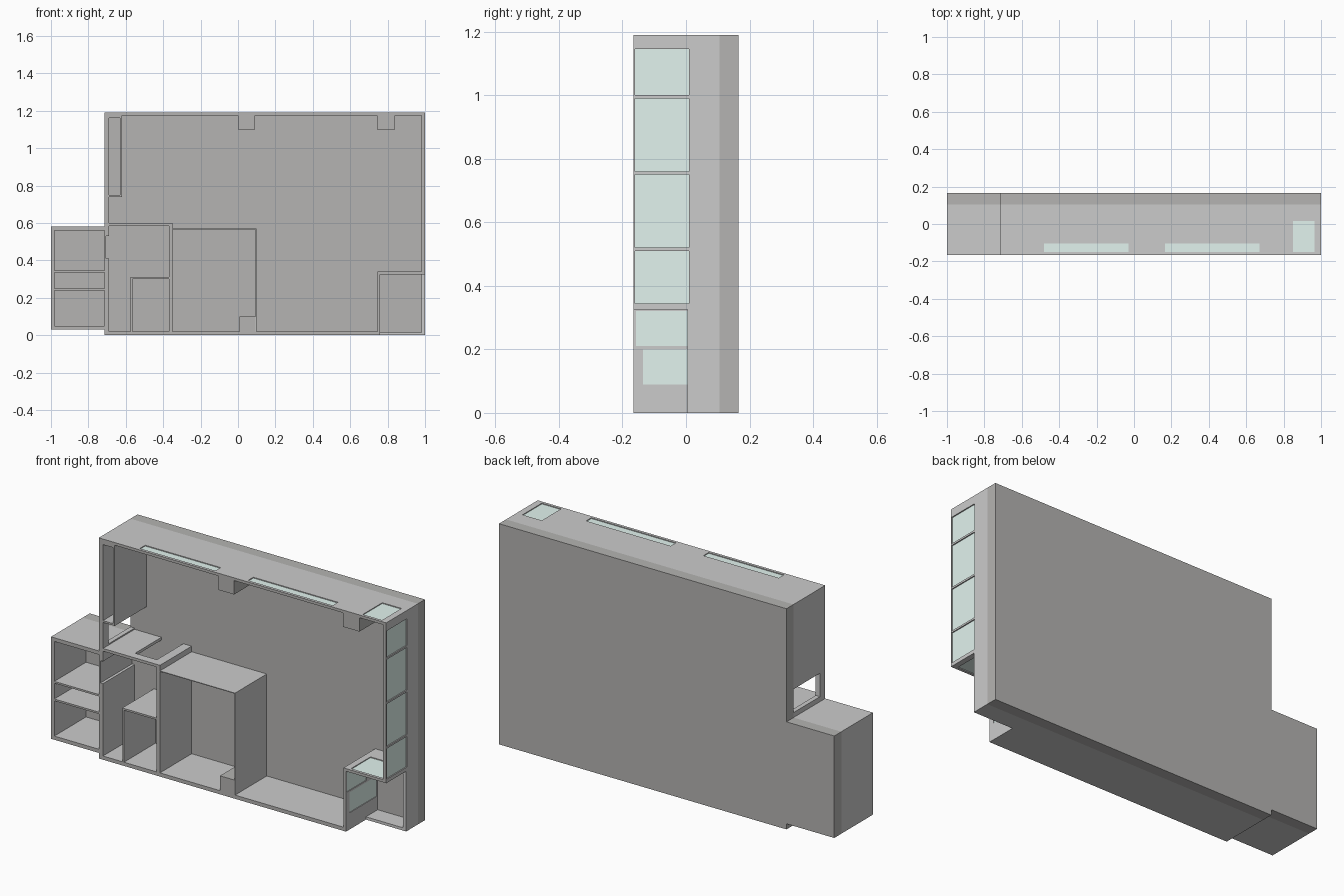
import bpy, bmesh

if "Cube" in bpy.data.objects:
    bpy.data.objects.remove(bpy.data.objects["Cube"])

FRONT, FLOOR, BACK = -0.165, 0.105, 0.165


def material(name, rgb):
    m = bpy.data.materials.new(name)
    m.diffuse_color = (*rgb, 1)
    m.use_nodes = True
    m.node_tree.nodes["Principled BSDF"].inputs["Base Color"].default_value = m.diffuse_color
    return m


PLAIN = material("plain", (0.8, 0.8, 0.8))
GREY = material("warm_grey", (0.46, 0.455, 0.445))
GLASS = material("pale_glass", (0.76, 0.9, 0.86))


def plan(name, rects, y0, y1, mats=(), cap=0):
    """Union of (x0, x1, z0, z1) rectangles in plan, extruded from y0 to y1."""
    xs = sorted({v for r in rects for v in r[:2]})
    zs = sorted({v for r in rects for v in r[2:]})

    def solid(i, j):
        if not (0 <= i < len(xs) - 1 and 0 <= j < len(zs) - 1):
            return False
        x, z = (xs[i] + xs[i + 1]) / 2, (zs[j] + zs[j + 1]) / 2
        return any(r[0] < x < r[1] and r[2] < z < r[3] for r in rects)

    bm = bmesh.new()
    cache = {}

    def v(i, j, y):
        if (i, j, y) not in cache:
            cache[i, j, y] = bm.verts.new((xs[i], y, zs[j]))
        return cache[i, j, y]

    for i in range(len(xs) - 1):
        for j in range(len(zs) - 1):
            if not solid(i, j):
                continue
            loop = [(i, j), (i + 1, j), (i + 1, j + 1), (i, j + 1)]
            bm.faces.new([v(*p, y0) for p in loop]).material_index = cap
            bm.faces.new([v(*p, y1) for p in reversed(loop)])
            steps = [(0, -1), (1, 0), (0, 1), (-1, 0)]
            for k, (di, dj) in enumerate(steps):
                if not solid(i + di, j + dj):
                    a, b = loop[k], loop[(k + 1) % 4]
                    bm.faces.new([v(*b, y0), v(*a, y0), v(*a, y1), v(*b, y1)])
    return finish(name, bm, mats)


def boxes(name, items, mats=()):
    """Several (x0, x1, y0, y1, z0, z1) boxes in one object."""
    bm = bmesh.new()
    for x0, x1, y0, y1, z0, z1 in items:
        vs = bmesh.ops.create_cube(bm, size=1)["verts"]
        for p in vs:
            p.co = (x1 if p.co.x > 0 else x0, y1 if p.co.y > 0 else y0,
                    z1 if p.co.z > 0 else z0)
    return finish(name, bm, mats)


def finish(name, bm, mats):
    bmesh.ops.recalc_face_normals(bm, faces=bm.faces[:])
    me = bpy.data.meshes.new(name)
    bm.to_mesh(me)
    bm.free()
    for m in mats:
        me.materials.append(m)
    ob = bpy.data.objects.new(name, me)
    bpy.context.collection.objects.link(ob)
    return ob


# Base slab with the side annex
plan("floor_slab", [(-0.715, 1, 0, 1.19), (-1, -0.715, 0.03, 0.58)],
     FLOOR, BACK, [GREY])

# All full-height walls
walls = plan("walls", [
    (-0.715, -0.69, 0, 1.19), (-0.715, 0.76, 0, 0.02), (-0.715, 1, 1.175, 1.19),
    (0.98, 1, 0.325, 1.19),
    # setback around the terrace
    (0.745, 0.76, 0, 0.34), (0.745, 1, 0.325, 0.34),
    # washroom and its inner cubicle
    (-0.715, -0.35, 0.585, 0.6), (-0.37, -0.35, 0, 0.6),
    (-0.575, -0.565, 0, 0.31), (-0.575, -0.35, 0.3, 0.31),
    # corner closet
    (-0.715, -0.62, 0.74, 0.75), (-0.63, -0.62, 0.74, 1.19),
    (-0.715, -0.62, 1.16, 1.19),
    # annex with three cells
    (-1, -0.98, 0.03, 0.58), (-1, -0.7, 0.03, 0.05), (-1, -0.7, 0.24, 0.25),
    (-1, -0.7, 0.335, 0.345), (-1, -0.7, 0.56, 0.58),
], FRONT, FLOOR, [PLAIN, GREY], cap=1)

# Window openings: along the right side, setback side, setback top and top wall
cuts, panes = [], []
side = [(0.99, -0.16, 0.01, *z) for z in
        [(0.345, 0.51), (0.52, 0.75), (0.76, 0.99), (1.0, 1.145)]]
side += [(0.7525, -0.157, 0.01, 0.21, 0.32), (0.7525, -0.135, 0.1, 0.09, 0.2)]
for x, y0, y1, z0, z1 in side:
    cuts.append((x - 0.014, x + 0.014, y0, y1, z0, z1))
    panes.append((x - 0.002, x + 0.004, y0, y1, z0, z1))
for z, x0, x1, y0, y1 in [(1.1825, -0.48, -0.03, -0.15, -0.105),
                          (1.1825, 0.165, 0.67, -0.15, -0.105),
                          (1.1825, 0.85, 0.965, -0.15, 0.015),
                          (0.3325, 0.78, 0.97, -0.15, 0.015)]:
    cuts.append((x0, x1, y0, y1, z - 0.012, z + 0.012))
    panes.append((x0, x1, y0, y1, z - 0.003, z + 0.003))
boxes("window_glass", panes, [GLASS])

# Entrance, washroom door and shallow wall recess
cuts += [(-0.73, -0.68, -0.12, FLOOR + 0.01, 0.607, 0.733),
         (-0.53, -0.4, -0.12, FLOOR + 0.01, 0.575, 0.606),
         (-0.705, -0.68, FRONT - 0.01, FLOOR + 0.01, 0.41, 0.53)]
cutter = boxes("opening_cutter", cuts, [PLAIN])
cutter.hide_render = True
cutter.hide_viewport = True
mod = walls.modifiers.new("openings", "BOOLEAN")
mod.operation = "DIFFERENCE"
mod.solver = "EXACT"
mod.object = cutter

# Low terrace parapet
plan("terrace_parapet", [(0.76, 1, 0, 0.015), (0.98, 1, 0, 0.325)], 0.005, FLOOR)

# Structural columns
boxes("columns", [(x0, x1, FRONT, FLOOR, z0, z1) for x0, x1, z0, z1 in
                  [(0, 0.092, 1.1, 1.175), (0.742, 0.84, 1.1, 1.175),
                   (0.008, 0.094, 0.02, 0.1)]], [GREY])

# Thin L-shaped partition
plan("thin_partition", [(-0.35, 0.098, 0.566, 0.57), (0.094, 0.098, 0.02, 0.57)],
     FRONT, FLOOR)
